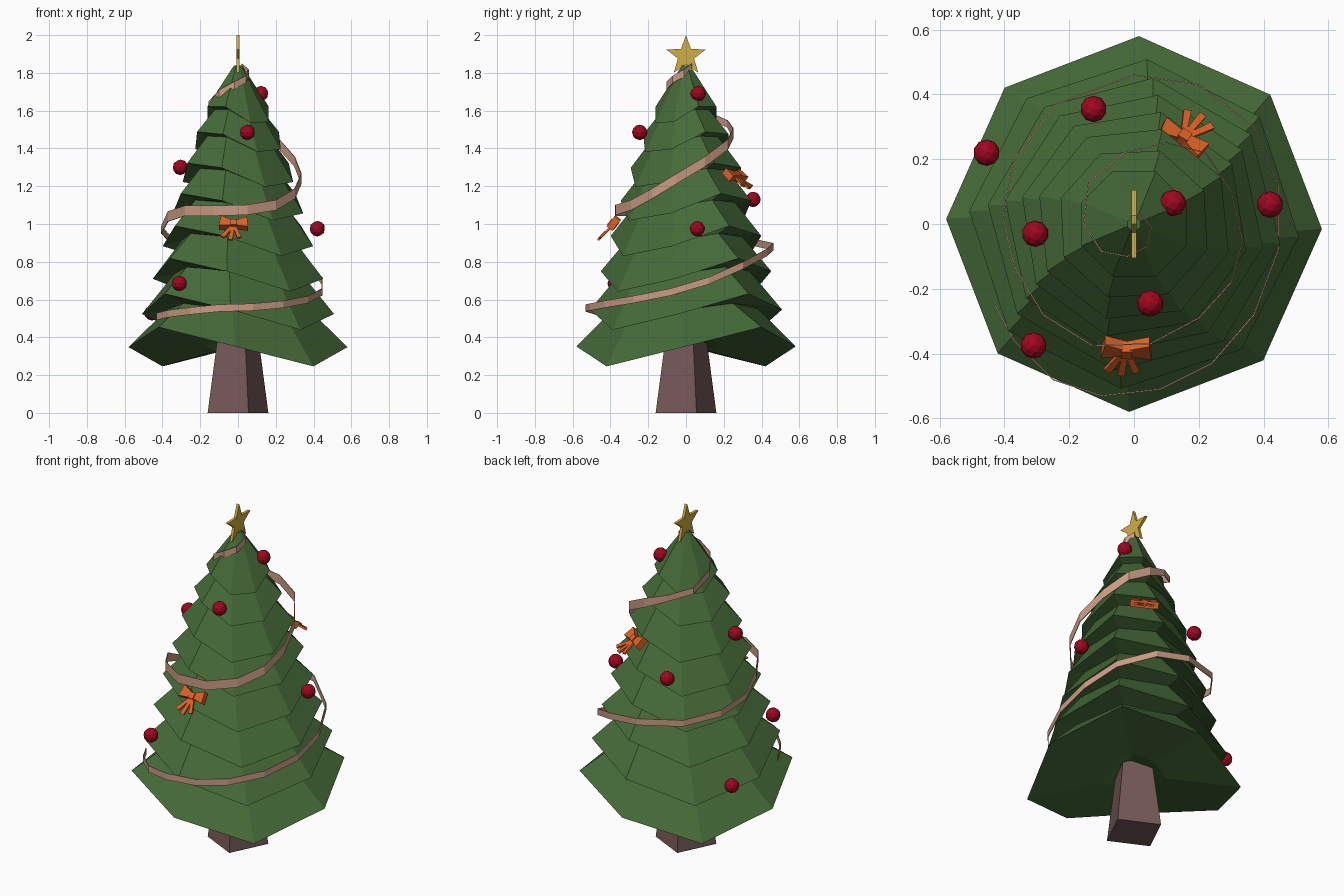
import bpy, bmesh, math
from mathutils import Vector, Matrix

if "Cube" in bpy.data.objects:
    bpy.data.objects.remove(bpy.data.objects["Cube"])


def material(name, rgb):
    m = bpy.data.materials.new(name)
    m.diffuse_color = (*rgb, 1)
    m.use_nodes = True
    m.node_tree.nodes["Principled BSDF"].inputs["Base Color"].default_value = m.diffuse_color
    return m


GREEN = material("pine green", (0.060, 0.145, 0.040))
BROWN = material("bark brown", (0.18, 0.10, 0.098))
TAN = material("ribbon tan", (0.60, 0.33, 0.23))
RED = material("bauble red", (0.36, 0.002, 0.014))
ORANGE = material("bow orange", (0.72, 0.12, 0.018))
GOLD = material("star gold", (0.64, 0.42, 0.06))


def finish(name, bm, mat, matrix=None):
    bmesh.ops.recalc_face_normals(bm, faces=bm.faces[:])
    me = bpy.data.meshes.new(name)
    bm.to_mesh(me)
    bm.free()
    me.materials.append(mat)
    ob = bpy.data.objects.new(name, me)
    bpy.context.collection.objects.link(ob)
    if matrix:
        ob.matrix_world = matrix
    return ob


def loft(bm, rings):
    """Skin a list of equal-length point rings and cap both ends."""
    vs = [[bm.verts.new(p) for p in r] for r in rings]
    n = len(vs[0])
    for a, b in zip(vs, vs[1:]):
        for i in range(n):
            j = (i + 1) % n
            bm.faces.new((a[i], a[j], b[j], b[i]))
    bm.faces.new(vs[0])
    bm.faces.new(vs[-1])


def ring(n, r, z, start, sag=0.0):
    """Polygon ring whose rim dips front-right/back-left and lifts on the other diagonal."""
    out = []
    for k in range(n):
        a = math.radians(start) + k * math.tau / n
        dz = -sag * math.cos(2 * (a + math.radians(46)))
        out.append((r * math.cos(a), r * math.sin(a), z + dz))
    return out


# Trunk: tapered square post
bm = bmesh.new()
loft(bm, [ring(4, 0.17, 0, 19), ring(4, 0.10, 0.5, 19)])
finish("trunk", bm, BROWN)

# Foliage: eight overlapping eight-sided skirts, one zigzag skin
tiers = [(0.58, 0.35), (0.51, 0.535), (0.455, 0.73), (0.405, 0.91),
         (0.355, 1.09), (0.305, 1.26), (0.24, 1.435), (0.175, 1.58)]
rings = []
for i, (r, z) in enumerate(tiers):
    rot = -1.5 - 3 * i
    sag = 0.04 + 0.11 * r
    rings.append(ring(8, r * (0.3 if i == 0 else 0.75), z + 0.012, rot, sag * 0.35))
    rings.append(ring(8, r, z, rot, sag))
rings.append(ring(8, 0.022, 1.84, -25))
bm = bmesh.new()
loft(bm, rings)
bmesh.ops.triangulate(bm, faces=[f for f in bm.faces if len(f.verts) > 4])
finish("foliage", bm, GREEN)

# Ribbon: thin upright band following a clockwise downward spiral
path = [(0.02, 0.03, 1.83), (0.055, -0.01, 1.80), (0.04, -0.07, 1.765), (-0.02, -0.10, 1.735),
        (-0.10, -0.085, 1.69), (-0.155, 0.0, 1.63), (-0.14, 0.13, 1.57), (-0.03, 0.22, 1.53),
        (0.10, 0.25, 1.48), (0.22, 0.22, 1.42), (0.30, 0.10, 1.33), (0.335, -0.05, 1.24),
        (0.30, -0.18, 1.16), (0.20, -0.29, 1.10), (0.05, -0.37, 1.075), (-0.13, -0.375, 1.07),
        (-0.28, -0.28, 1.07), (-0.37, -0.13, 1.04), (-0.405, 0.02, 0.97), (-0.37, 0.20, 0.93),
        (-0.24, 0.37, 0.90), (0.0, 0.46, 0.88), (0.20, 0.43, 0.85), (0.37, 0.30, 0.78),
        (0.445, 0.12, 0.70), (0.445, -0.08, 0.64), (0.37, -0.28, 0.60), (0.24, -0.43, 0.575),
        (0.08, -0.51, 0.56), (-0.10, -0.53, 0.555), (-0.25, -0.48, 0.54), (-0.37, -0.36, 0.525),
        (-0.43, -0.25, 0.51)]
pts = [Vector(p) for p in path]
up = Vector((0, 0, 1))
rings = []
for i, p in enumerate(pts):
    t = pts[min(i + 1, len(pts) - 1)] - pts[max(i - 1, 0)]
    side = t.cross(up).normalized()
    half = 0.027 if 1.0 < p.z < 1.5 else 0.019
    rings.append([p + side * a * 0.002 + up * b * half
                  for a, b in ((1, 1), (1, -1), (-1, -1), (-1, 1))])
bm = bmesh.new()
loft(bm, rings)
finish("ribbon", bm, TAN)

# Baubles
spots = [(0.12, 0.065, 1.69), (0.05, -0.245, 1.485), (-0.305, -0.03, 1.30), (-0.125, 0.355, 1.13),
         (0.42, 0.06, 0.975), (-0.31, -0.375, 0.685), (-0.455, 0.22, 0.53)]
for i, p in enumerate(spots):
    bm = bmesh.new()
    bmesh.ops.create_icosphere(bm, subdivisions=2, radius=0.041)
    finish(f"bauble_{i + 1}", bm, RED, Matrix.Translation(p))


# Bows: two flared loops, a knot and three tails, facing -y before placement
def bar(bm, a, b, ha, hb, d):
    """Tapered bar from a to b in the xz plane with half widths ha, hb and half depth d."""
    a, b = Vector(a), Vector(b)
    s = (b - a).normalized().cross(Vector((0, 1, 0)))
    y = Vector((0, d, 0))
    loft(bm, [[c + s * h + y, c + s * h - y, c - s * h - y, c - s * h + y]
              for c, h in ((a, ha), (b, hb))])


def bow(name, pos, turn, tilt, roll):
    bm = bmesh.new()
    for s in (-1, 1):
        bar(bm, (0, 0, 0), (s * 0.073, -0.004, 0.01), 0.013, 0.034, 0.019)
    bar(bm, (0, -0.006, -0.018), (0, -0.006, 0.018), 0.017, 0.017, 0.021)
    for x, z in ((-0.055, -0.095), (-0.012, -0.112), (0.035, -0.095)):
        bar(bm, (0, 0, 0), (x, -0.014, z), 0.008, 0.012, 0.006)
    m = Matrix.Translation(pos)
    for angle, axis in ((turn, 'Z'), (tilt, 'X'), (roll, 'Y')):
        m = m @ Matrix.Rotation(math.radians(angle), 4, axis)
    finish(name, bm, ORANGE, m)


bow("front_bow", (-0.023, -0.385, 0.995), 0, -38, 3)
bow("back_bow", (0.15, 0.262, 1.25), 151, -50, 3)

# Star: five-pointed plate in the yz plane
outlines = []
for x in (-0.008, 0.008):
    outlines.append([(x, r * math.cos(a), r * math.sin(a)) for r, a in
                     ((0.045 if k % 2 else 0.11, math.pi / 2 + k * math.pi / 5) for k in range(10))])
bm = bmesh.new()
loft(bm, outlines)
finish("star", bm, GOLD, Matrix.Translation((0, 0, 1.89)))
